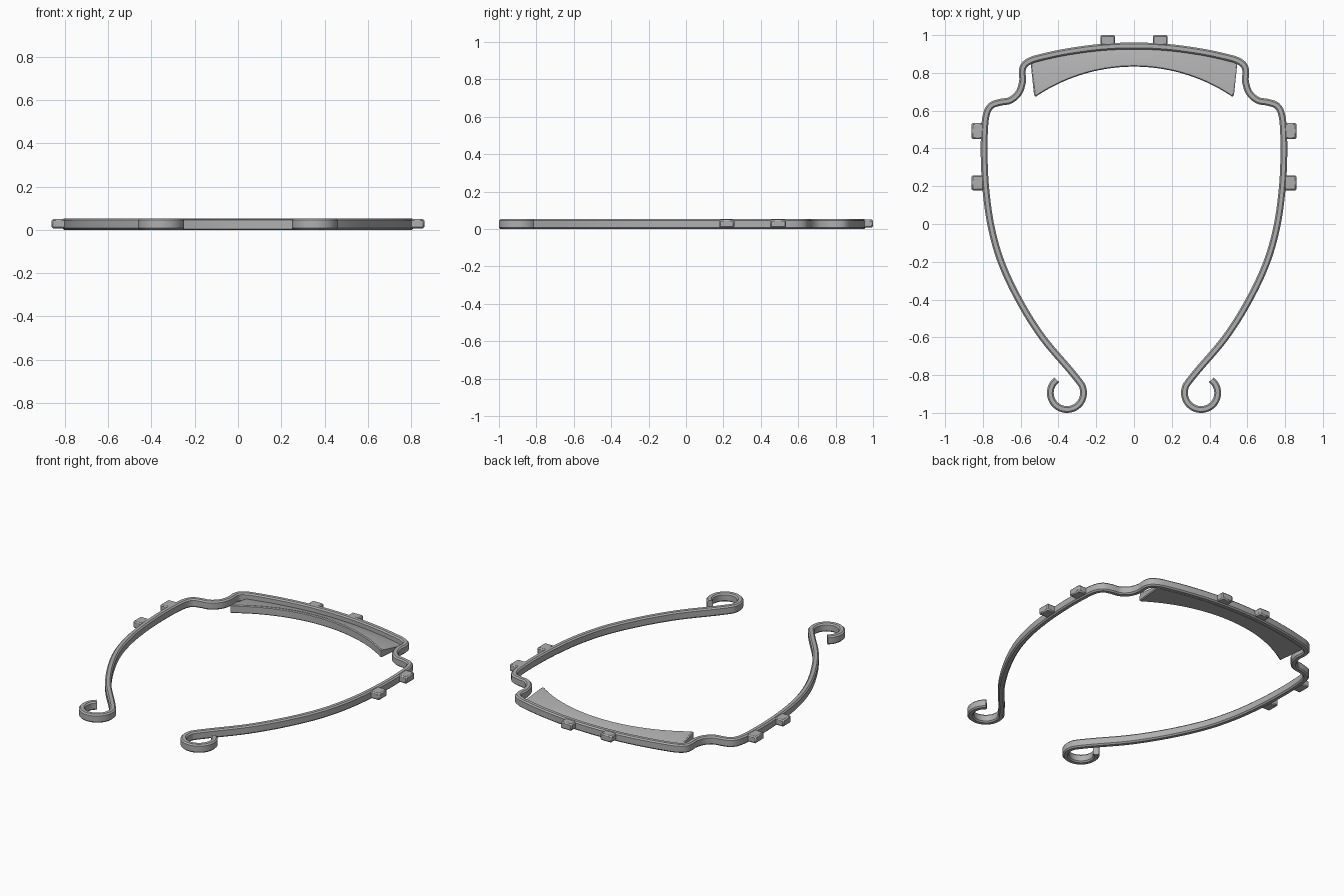
import bpy, bmesh, math
from mathutils import Vector

cube = bpy.data.objects.get("Cube")
if cube:
    bpy.data.objects.remove(cube, do_unlink=True)

H = 0.053        # frame height
W = 0.036        # band width
C = 0.008        # edge chamfer

grey = bpy.data.materials.new("plain grey")
grey.use_nodes = True
colour = (0.43, 0.43, 0.43, 1)
grey.diffuse_color = colour
grey.node_tree.nodes["Principled BSDF"].inputs["Base Color"].default_value = colour


def finish(bm, name, bevel=0):
    bmesh.ops.recalc_face_normals(bm, faces=bm.faces)
    mesh = bpy.data.meshes.new(name)
    bm.to_mesh(mesh)
    bm.free()
    mesh.materials.append(grey)
    ob = bpy.data.objects.new(name, mesh)
    bpy.context.collection.objects.link(ob)
    if bevel:
        mod = ob.modifiers.new("edge bevel", "BEVEL")
        mod.width = bevel
        mod.limit_method = "ANGLE"
        mod.angle_limit = math.radians(40)
    bpy.ops.object.select_all(action="DESELECT")
    ob.select_set(True)
    bpy.context.view_layer.objects.active = ob
    bpy.ops.object.shade_smooth_by_angle(angle=math.radians(30))
    return ob


def spline(pts, steps=6):
    """Catmull-Rom samples through the points."""
    pts = [Vector(p) for p in pts]
    ext = [pts[0] * 2 - pts[1]] + pts + [pts[-1] * 2 - pts[-2]]
    out = []
    for a, b, c, d in zip(ext, ext[1:], ext[2:], ext[3:]):
        for i in range(steps):
            t = i / steps
            out.append(0.5 * (2 * b + (c - a) * t + (2 * a - 5 * b + 4 * c - d) * t ** 2
                              + (3 * b - a - 3 * c + d) * t ** 3))
    return out + [pts[-1]]


def front_arc(x):
    return 0.943 - x * x / 4


def sweep(path, profile, name):
    """Sweep a closed (offset, height) profile along a flat path."""
    bm = bmesh.new()
    rings = []
    for i, p in enumerate(path):
        t = (path[min(i + 1, len(path) - 1)] - path[max(i - 1, 0)]).normalized()
        n = Vector((-t.y, t.x))
        rings.append([bm.verts.new((p.x + n.x * o, p.y + n.y * o, z)) for o, z in profile])
    for r, s in zip(rings, rings[1:]):
        for k in range(len(r)):
            m = (k + 1) % len(r)
            bm.faces.new((r[k], r[m], s[m], s[k]))
    bm.faces.new(rings[0])
    bm.faces.new(rings[-1])
    return finish(bm, name)


# Band: front arc, S-bend, arm and curled hook, mirrored into one path
half = [(x, front_arc(x)) for x in (0, 0.18, 0.36, 0.5)]
half += [(0.55, 0.864), (0.582, 0.84), (0.592, 0.805), (0.59, 0.755), (0.61, 0.695),
         (0.655, 0.655), (0.71, 0.644), (0.758, 0.625), (0.783, 0.575), (0.792, 0.48),
         (0.793, 0.34), (0.783, 0.17), (0.755, -0.02), (0.7, -0.21), (0.605, -0.41),
         (0.485, -0.6), (0.34, -0.772)]
for i in range(15):
    a = math.radians(145 + 267 * i / 14)
    half.append((0.355 + 0.088 * math.cos(a), -0.894 + 0.088 * math.sin(a)))
full = [(-x, y) for x, y in reversed(half[1:])] + half
w = W / 2
profile = [(-w, C), (-w + C, 0), (w - C, 0), (w, C),
           (w, H - C), (w - C, H), (-w + C, H), (-w, H - C)]
sweep(spline(full), profile, "headband_frame")

# Brow pad: wedge with flat underside, rising from the band to its inner edge
bm = bmesh.new()
sections = []
N = 40
for i in range(N + 1):
    u = 2 * i / N - 1
    xo, xi = 0.548 * u, 0.527 * u
    yo = front_arc(xo) - 0.008
    yi = 0.833 + math.sqrt(0.93 ** 2 - xi * xi) - 0.93
    yr = yi + 0.016
    sections.append([bm.verts.new(v) for v in (
        (xo, yo, 0), (xi, yi, 0), (xi, yi, H - 0.002), (xi, yr, H - 0.002), (xo, yo, 0.016))])
for r, s in zip(sections, sections[1:]):
    for k in range(5):
        m = (k + 1) % 5
        bm.faces.new((r[k], r[m], s[m], s[k]))
corners = []
for r in (sections[0], sections[-1]):
    bm.faces.new(r)
    corners.append(bm.edges.get((r[1], r[2])))
bmesh.ops.bevel(bm, geom=corners, offset=0.014, segments=4, profile=0.5, affect="EDGES")
finish(bm, "brow_pad", 0.005)


# Tabs: small bevelled blocks on the front and sides
def tab(name, x0, x1, y0, y1):
    bm = bmesh.new()
    bmesh.ops.create_cube(bm, size=1)
    for v in bm.verts:
        v.co = ((x0 + x1) / 2 + v.co.x * (x1 - x0), (y0 + y1) / 2 + v.co.y * (y1 - y0),
                0.029 + v.co.z * 0.044)
    finish(bm, name, 0.007)


for side, s in (("left", 1), ("right", -1)):
    xs = sorted((s * 0.1, s * 0.178))
    tab(side + "_front_tab", *xs, 0.945, 1.0)
    xs = sorted((s * 0.795, s * 0.86))
    tab(side + "_upper_side_tab", *xs, 0.45, 0.535)
    tab(side + "_lower_side_tab", *xs, 0.178, 0.258)
